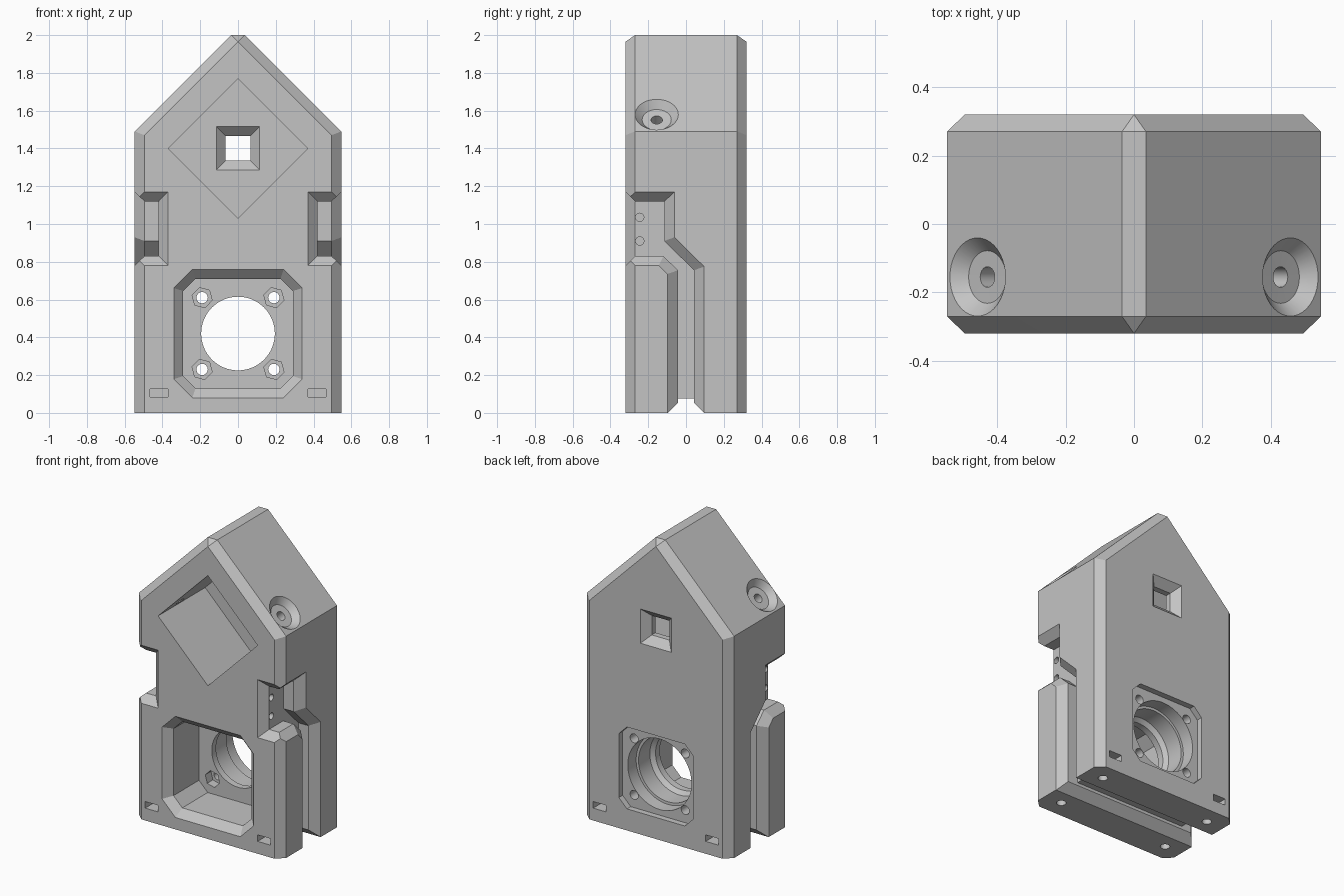
import bpy, bmesh, math
from mathutils import Vector

if "Cube" in bpy.data.objects:
    bpy.data.objects.remove(bpy.data.objects["Cube"])

grey = bpy.data.materials.new("plain grey")
grey.use_nodes = True
grey.diffuse_color = (0.55, 0.55, 0.55, 1)
grey.node_tree.nodes["Principled BSDF"].inputs["Base Color"].default_value = grey.diffuse_color


def make(bm, name):
    bmesh.ops.recalc_face_normals(bm, faces=bm.faces)
    mesh = bpy.data.meshes.new(name)
    bm.to_mesh(mesh)
    bm.free()
    mesh.materials.append(grey)
    ob = bpy.data.objects.new(name, mesh)
    bpy.context.collection.objects.link(ob)
    return ob


def loft(loops, name):
    """Closed solid through matching loops of points."""
    bm = bmesh.new()
    rows = [[bm.verts.new(p) for p in loop] for loop in loops]
    for a, b in zip(rows, rows[1:]):
        for i in range(len(a)):
            j = (i + 1) % len(a)
            bm.faces.new((a[i], a[j], b[j], b[i]))
    bm.faces.new(rows[0])
    bm.faces.new(rows[-1])
    return make(bm, name)


def ring(centre, axis, r, n, phase=0.0):
    q = Vector(axis).to_track_quat('Z', 'Y')
    angles = [phase + math.tau * i / n for i in range(n)]
    return [Vector(centre) + q @ Vector((r * math.cos(a), r * math.sin(a), 0)) for a in angles]


def turned(start, axis, steps, name, n=32, phase=0.0):
    """Turned solid; steps are (distance along axis, radius)."""
    axis = Vector(axis).normalized()
    return loft([ring(Vector(start) + axis * d, axis, r, n, phase) for d, r in steps], name)


def octagon(y, half, corner, zc):
    k = half - corner
    pts = [(half, -k), (half, k), (k, half), (-k, half),
           (-half, k), (-half, -k), (-k, -half), (k, -half)]
    return [(x, y, zc + z) for x, z in pts]


def box_loop(y, x0, x1, z0, z1):
    return [(x0, y, z0), (x1, y, z0), (x1, y, z1), (x0, y, z1)]


# House-shaped body with chamfered front and back outlines
outer = [(0.547, 0), (0.547, 1.49), (0.035, 2), (-0.035, 2), (-0.547, 1.49), (-0.547, 0)]
inner = [(0.495, 0), (0.495, 1.47), (0, 1.965), (-0.495, 1.47), (-0.495, 0)]
bm = bmesh.new()
for y, outline in ((0.27, outer), (0.32, inner)):
    for x, z in outline:
        for s in (-1, 1):
            bm.verts.new((x, s * y, z))
bmesh.ops.convex_hull(bm, input=bm.verts)
bmesh.ops.dissolve_limit(bm, angle_limit=0.01, verts=bm.verts, edges=bm.edges)
body = make(bm, "house_body")

cutters = []
add = cutters.append

# Motor pocket in the front, stepped bore and shallow recess in the back
ZC = 0.42
add(loft([octagon(-0.34, 0.36, 0.112, ZC), octagon(-0.27, 0.29, 0.065, ZC),
          octagon(0, 0.29, 0.065, ZC)], "front_pocket"))
add(turned((0, 0, ZC), (0, 1, 0), [(-0.05, 0.195), (0.045, 0.195), (0.07, 0.22), (0.19, 0.22),
                                   (0.191, 0.237), (0.36, 0.237)], "bore", 64))
add(loft([octagon(0.28, 0.275, 0.06, ZC), octagon(0.36, 0.275, 0.06, ZC)], "back_recess"))
for sx in (-1, 1):
    for sz in (-1, 1):
        p = (sx * 0.19, 0, ZC + sz * 0.19)
        add(turned(p, (0, 1, 0), [(-0.03, 0.055), (0.06, 0.055)], "nut_pocket", 6, 0.26))
        add(turned(p, (0, 1, 0), [(-0.04, 0.03), (0.4, 0.03)], "motor_screw_hole", 24))

# Deep diamond socket with a square window through its back wall
ZD = 1.40
add(loft([ring((0, y, ZD), (0, 1, 0), 0.37, 4) for y in (-0.4, 0.18)], "diamond_socket"))
window = [(0.16, 0.135), (0.23, 0.065), (0.27, 0.065), (0.34, 0.135)]
add(loft([box_loop(y, -h, h, ZD - h, ZD + h) for y, h in window], "window"))

# Slot along the underside with a flared mouth
slot = [(-0.117, -0.02), (0.117, -0.02), (0.042, 0.055), (0.042, 0.075), (-0.042, 0.075), (-0.042, 0.055)]
add(loft([[(x, y, z) for y, z in slot] for x in (-0.7, 0.7)], "underside_slot"))

# Side channel path: mouth outline and narrower inner outline
mouth = [(-0.4, 1.17), (-0.06, 1.17), (-0.06, 0.93), (0.097, 0.775), (0.097, -0.1),
         (-0.1, -0.1), (-0.1, 0.735), (-0.145, 0.78), (-0.4, 0.78)]
core = [(-0.4, 1.12), (-0.115, 1.12), (-0.115, 0.91), (0.042, 0.755), (0.042, -0.1),
        (-0.042, -0.1), (-0.042, 0.755), (-0.12, 0.83), (-0.4, 0.83)]
for s in (-1, 1):
    add(loft([[(s * x, y, z) for y, z in outline] for x, outline in
              ((0.42, core), (0.495, core), (0.548, mouth), (0.7, mouth))], "side_channel"))
    add(loft([box_loop(-0.34, s * 0.35, s * 0.7, 0.76, 1.19), box_loop(-0.27, s * 0.42, s * 0.7, 0.83, 1.12),
              box_loop(-0.2, s * 0.42, s * 0.7, 0.83, 1.12)], "channel_front_flare"))
    for z in (0.91, 1.035):
        add(turned((s * 0.5, -0.245, z), (-s, 0, 0), [(0, 0.022), (0.22, 0.022)], "side_hole", 20))
    # Countersunk screw hole in each roof slope
    add(turned((s * 0.4575, -0.155, 1.58), (-s, 0, -1),
               [(-0.03, 0.1435), (0.04, 0.077), (0.041, 0.03), (0.24, 0.03)], "roof_screw_hole", 40))
    # Foot screw holes and the nut slots that cross them
    for t in (-1, 1):
        add(turned((s * 0.418, t * 0.2, -0.05), (0, 0, 1), [(0, 0.03), (0.25, 0.03)], "foot_hole", 24))
        add(loft([box_loop(t * y, s * 0.37, s * 0.466, 0.083, 0.127) for y in (0.15, 0.4)], "nut_slot"))

# Carve every cutter out of the body
bpy.context.view_layer.objects.active = body
for cutter in cutters:
    cutter.hide_render = True
    mod = body.modifiers.new(cutter.name, 'BOOLEAN')
    mod.operation = 'DIFFERENCE'
    mod.solver = 'EXACT'
    mod.object = cutter
    bpy.ops.object.modifier_apply(modifier=mod.name)
    bpy.data.objects.remove(cutter)

bpy.ops.object.select_all(action='DESELECT')
body.select_set(True)
bpy.ops.object.shade_smooth_by_angle(angle=math.radians(25))
